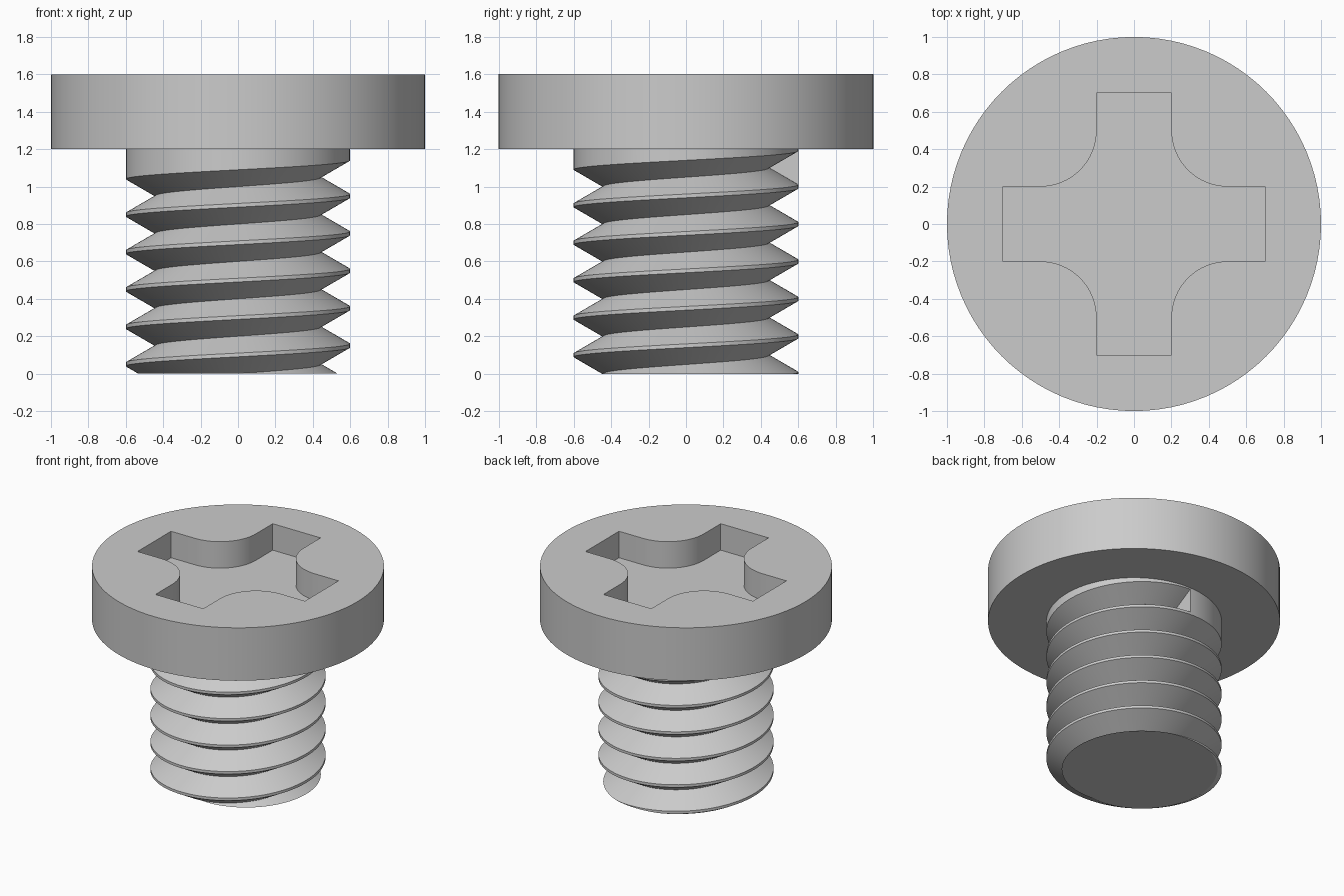
import bpy, bmesh
from math import sin, cos, pi, radians

cube = bpy.data.objects.get("Cube")
if cube:
    bpy.data.objects.remove(cube, do_unlink=True)

STEPS = 96                      # segments in one turn
HEAD_R, HEAD_Z, TOP_Z = 1.0, 1.2, 1.6
SHANK_R, PITCH, HALF_GROOVE = 0.6, 0.2, 0.09
ROOT_R = SHANK_R - HALF_GROOVE * 3 ** 0.5

steel = bpy.data.materials.new("grey steel")
steel.use_nodes = True
steel.diffuse_color = (0.6, 0.6, 0.6, 1)
steel.node_tree.nodes["Principled BSDF"].inputs["Base Color"].default_value = (0.6, 0.6, 0.6, 1)


def make_object(name, bm):
    bmesh.ops.recalc_face_normals(bm, faces=bm.faces)
    mesh = bpy.data.meshes.new(name)
    bm.to_mesh(mesh)
    bm.free()
    mesh.materials.append(steel)
    obj = bpy.data.objects.new(name, mesh)
    bpy.context.collection.objects.link(obj)
    return obj


def activate(obj):
    bpy.ops.object.select_all(action='DESELECT')
    obj.select_set(True)
    bpy.context.view_layer.objects.active = obj


def prism(name, outline, z0, z1):
    bm = bmesh.new()
    base = bm.faces.new([bm.verts.new((x, y, z0)) for x, y in outline])
    side = bmesh.ops.extrude_face_region(bm, geom=[base], use_keep_orig=True)
    verts = [v for v in side["geom"] if isinstance(v, bmesh.types.BMVert)]
    bmesh.ops.translate(bm, vec=(0, 0, z1 - z0), verts=verts)
    return make_object(name, bm)


# Head: a plain disc
circle = [(HEAD_R * cos(2 * pi * i / STEPS), HEAD_R * sin(2 * pi * i / STEPS))
          for i in range(STEPS)]
head = prism("head", circle, HEAD_Z, TOP_Z)

# Cross recess: one quarter outline with a rounded inner corner, turned four times
quarter = [(0.7, -0.2), (0.7, 0.2)]
for i in range(17):
    a = radians(270 - 90 * i / 16)
    quarter.append((0.5 + 0.3 * cos(a), 0.5 + 0.3 * sin(a)))
cross = []
for turn in range(4):
    cross += quarter
    quarter = [(-y, x) for x, y in quarter]
cutter = prism("recess_cutter", cross, TOP_Z - 0.2, TOP_Z + 0.1)
cutter.hide_render = True
cut = head.modifiers.new("recess", 'BOOLEAN')
cut.operation, cut.solver, cut.object = 'DIFFERENCE', 'EXACT', cutter
activate(head)
bpy.ops.object.modifier_apply(modifier=cut.name)
bpy.data.objects.remove(cutter, do_unlink=True)

# Threaded shank: a V groove swept up a helix, stopping at the back under the head
bm = bmesh.new()
END_Z, TURNS = 1.1, 8
last = TURNS * STEPS


def helix_vert(i, r, z):
    a = pi / 2 + 2 * pi * (i % STEPS) / STEPS
    return bm.verts.new((r * cos(a), r * sin(a), z))


lower, root, upper = [], [], []
for i in range(last + 1):
    z = END_Z - PITCH * (last - i) / STEPS
    lower.append(helix_vert(i, SHANK_R, z - HALF_GROOVE))
    root.append(helix_vert(i, ROOT_R, z))
    upper.append(helix_vert(i, SHANK_R, z + HALF_GROOVE))

for i in range(last):
    bm.faces.new((lower[i], lower[i + 1], root[i + 1], root[i]))
    bm.faces.new((root[i], root[i + 1], upper[i + 1], upper[i]))
    if i + STEPS < last:        # narrow crest between turns
        j = i + STEPS
        bm.faces.new((upper[i], upper[i + 1], lower[j + 1], lower[j]))

# Plain collar above the last turn, and the flat end of the groove
first = last - STEPS
rim = [helix_vert(i, SHANK_R, HEAD_Z) for i in range(STEPS)]
for k in range(STEPS):
    i = first + k
    face = [upper[i], upper[i + 1], rim[(k + 1) % STEPS], rim[k]]
    if k == 0:
        face += [upper[last], lower[last]]
    bm.faces.new(face)
bm.faces.new((lower[last], root[last], upper[last]))
bmesh.ops.remove_doubles(bm, verts=bm.verts, dist=1e-6)
bm.faces.new([v for v in rim if v.is_valid])

# Cut the thread off flat at the tip
cut_tip = bmesh.ops.bisect_plane(
    bm, geom=bm.verts[:] + bm.edges[:] + bm.faces[:], dist=1e-5,
    plane_co=(0, 0, 0), plane_no=(0, 0, 1), clear_inner=True)
tip_edges = [e for e in bm.edges
             if e.is_boundary and all(abs(v.co.z) < 1e-4 for v in e.verts)]
bmesh.ops.edgeloop_fill(bm, edges=tip_edges)
shank = make_object("threaded_shank", bm)

for obj in (head, shank):
    activate(obj)
    bpy.ops.object.shade_smooth_by_angle(angle=radians(25))
